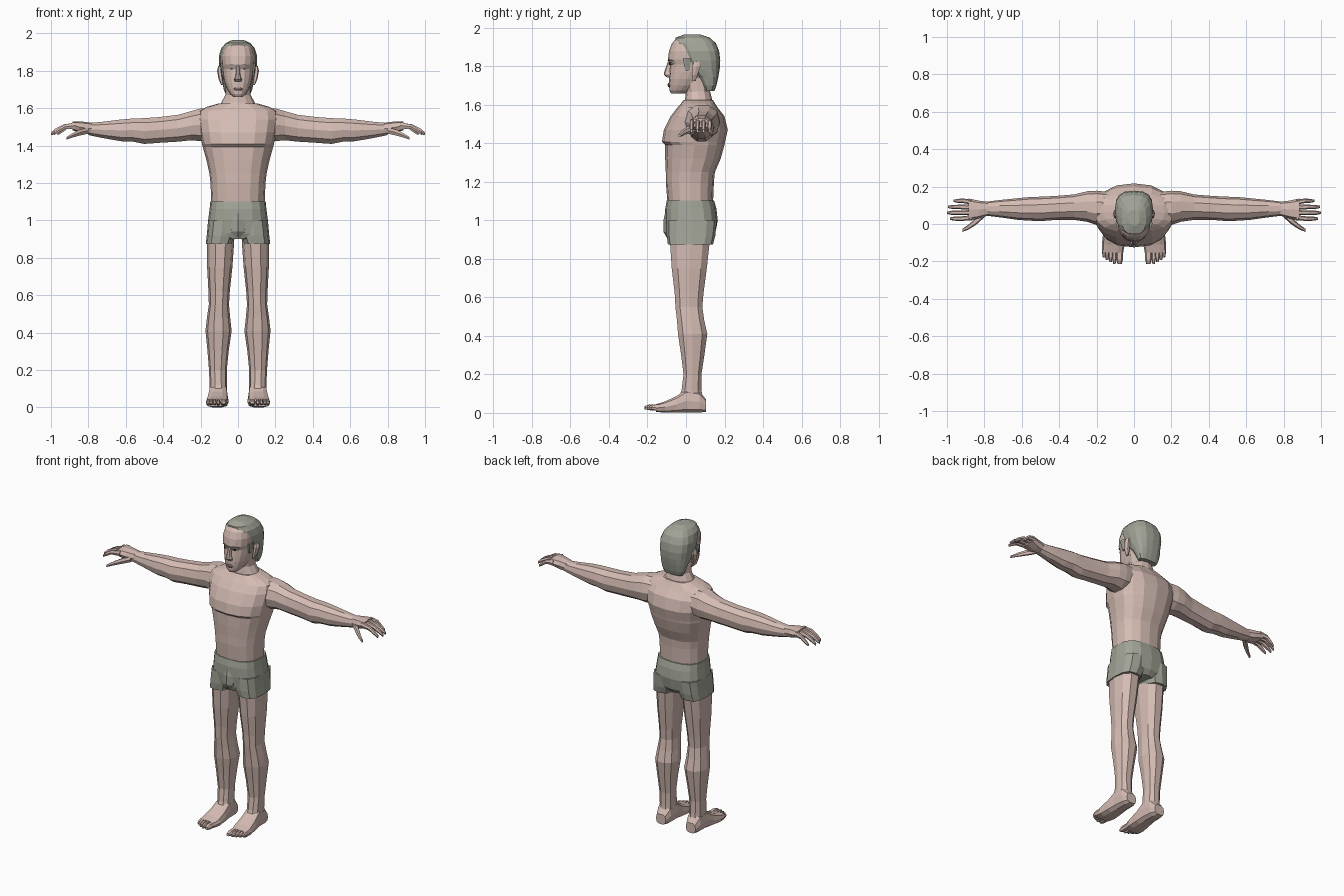
import bpy, bmesh, math


def material(name, rgb):
    m = bpy.data.materials.new(name)
    m.diffuse_color = (*rgb, 1)
    return m


SKIN = material("skin", (0.66, 0.50, 0.45))
CLOTH = material("grey_green", (0.36, 0.37, 0.31))
LIPS = material("lips", (0.36, 0.22, 0.20))
DARK = material("dark_eyes", (0.05, 0.04, 0.04))
WHITE = material("eye_white", (0.62, 0.60, 0.57))


def finish(bm, name, mat, mirror):
    bmesh.ops.recalc_face_normals(bm, faces=bm.faces)
    me = bpy.data.meshes.new(name)
    bm.to_mesh(me)
    bm.free()
    me.materials.append(mat)
    ob = bpy.data.objects.new(name, me)
    bpy.context.collection.objects.link(ob)
    if mirror:
        ob.modifiers.new("mirror", 'MIRROR')
    return ob


def loft(name, axis, rings, mat=SKIN, n=12, p=2.4, mirror=False):
    """Skin rings (t, a0, a1, b0, b1) set along an axis; a, b are the other two axes."""
    bm = bmesh.new()
    loops = []
    for t, a0, a1, b0, b1 in rings:
        loop = []
        for i in range(n):
            ang = 2 * math.pi * i / n
            c, s = math.cos(ang), math.sin(ang)
            a = (a0 + a1) / 2 + (a1 - a0) / 2 * math.copysign(abs(c) ** (2 / p), c)
            b = (b0 + b1) / 2 + (b1 - b0) / 2 * math.copysign(abs(s) ** (2 / p), s)
            co = {'x': (t, a, b), 'y': (a, t, b), 'z': (a, b, t)}[axis]
            loop.append(bm.verts.new(co))
        loops.append(loop)
    for lo, hi in zip(loops, loops[1:]):
        for i in range(n):
            j = (i + 1) % n
            bm.faces.new((lo[i], lo[j], hi[j], hi[i]))
    bm.faces.new(loops[0])
    bm.faces.new(loops[-1])
    return finish(bm, name, mat, mirror)


def body(name, rings, **kw):
    """Upright loft centred on x from rings (z, half_width, front, back)."""
    return loft(name, 'z', [(z, -h, h, f, b) for z, h, f, b in rings], **kw)


def plate(name, pts, mat, depth=0.008, mirror=False):
    """Thin plate facing -y through (x, y, z) corner points."""
    bm = bmesh.new()
    front = [bm.verts.new(q) for q in pts]
    back = [bm.verts.new((x, y + depth, z)) for x, y, z in pts]
    bm.faces.new(front)
    bm.faces.new(back)
    for i in range(len(pts)):
        j = (i + 1) % len(pts)
        bm.faces.new((front[i], front[j], back[j], back[i]))
    return finish(bm, name, mat, mirror)


# Torso with a chest ledge, sloping shoulders and neck
body("torso", [
    (1.08, .142, -.095, .14), (1.20, .147, -.105, .145), (1.25, .153, -.105, .15),
    (1.32, .168, -.108, .18), (1.392, .188, -.108, .20), (1.408, .192, -.125, .203),
    (1.47, .205, -.115, .217), (1.54, .215, -.08, .20), (1.585, .21, -.045, .165),
    (1.608, .165, -.025, .15), (1.625, .105, -.012, .14)], n=16)
body("neck", [(1.58, .115, -.02, .14), (1.63, .09, -.005, .135), (1.67, .068, .0, .125),
              (1.74, .066, -.02, .12)], p=2.1)

# Shorts: hip block plus two leg openings
body("shorts_hips", [(.90, .06, -.09, .13), (.93, .150, -.10, .152), (1.0, .160, -.108, .165),
                     (1.06, .152, -.108, .158), (1.102, .148, -.10, .146)], mat=CLOTH, n=16, p=2.7)
loft("shorts_leg", 'z', [(.875, .028, .172, -.094, .14), (.92, .012, .167, -.1, .152),
                         (1.0, .0, .16, -.1, .16)], mat=CLOTH, p=2.8, mirror=True)
body("shorts_front", [(.91, .03, -.1, .02), (.94, .045, -.117, .02), (1.0, .055, -.117, .02),
                      (1.08, .05, -.10, .02)], mat=CLOTH, n=8, p=2.6)

# Legs
loft("leg", 'z', [
    (.06, .058, .152, -.045, .09), (.12, .06, .152, -.025, .083), (.2, .06, .155, -.015, .082),
    (.30, .050, .163, -.028, .098), (.41, .034, .174, -.045, .114), (.48, .042, .166, -.05, .098),
    (.55, .048, .156, -.058, .088), (.62, .044, .158, -.062, .094), (.75, .030, .165, -.078, .112),
    (.89, .020, .166, -.088, .128)], n=10, p=2.3, mirror=True)

# Feet and toes
loft("foot", 'y', [
    (.105, .072, .142, .005, .07), (.07, .058, .155, .0, .115), (.0, .055, .158, .0, .125),
    (-.05, .052, .165, .0, .088), (-.11, .05, .172, .0, .06), (-.155, .058, .172, .005, .046)],
    n=10, p=3, mirror=True)
for i, (x, r, tip) in enumerate([(.077, .018, -.215), (.105, .011, -.213), (.125, .011, -.203),
                                 (.144, .011, -.192), (.160, .011, -.178)]):
    loft(f"toe_{i + 1}", 'y', [(-.13, x - r, x + r, .008, .045), (tip + .025, x - r, x + r, .012, .046),
                               (tip, x - r * .6, x + r * .6, .018, .036)], n=6, mirror=True)

# Arms, running outward from inside the shoulders
loft("arm", 'x', [
    (.13, .0, .17, 1.43, 1.60), (.20, -.005, .178, 1.42, 1.603), (.25, .012, .175, 1.425, 1.588),
    (.32, .022, .158, 1.418, 1.568), (.42, .022, .15, 1.412, 1.556), (.50, .015, .146, 1.406, 1.55),
    (.56, .018, .144, 1.418, 1.548), (.62, .022, .138, 1.42, 1.543), (.72, .036, .128, 1.438, 1.53),
    (.80, .046, .118, 1.455, 1.522)], n=10, p=2.2, mirror=True)
loft("palm", 'x', [(.78, .045, .118, 1.458, 1.522), (.83, .03, .125, 1.465, 1.528),
                   (.885, .018, .136, 1.482, 1.53)], n=8, p=2.8, mirror=True)
for i, (y, tip) in enumerate([(.033, .985), (.061, 1.0), (.089, .995), (.118, .965)]):
    spread = (y - .07) * .12
    loft(f"finger_{i + 1}", 'x', [
        (.865, y - .014, y + .014, 1.49, 1.526),
        ((.865 + tip) / 2, y + spread - .012, y + spread + .012, 1.487, 1.515),
        (tip - .025, y + spread - .011, y + spread + .011, 1.468, 1.494),
        (tip, y + spread - .006, y + spread + .006, 1.454, 1.472)], n=6, mirror=True)
loft("thumb", 'x', [(.80, .035, .07, 1.462, 1.50), (.845, -.005, .035, 1.452, 1.488),
                    (.885, -.03, -.003, 1.442, 1.468), (.917, -.042, -.026, 1.431, 1.447)],
     n=6, mirror=True)

# Head
body("head", [
    (1.66, .026, -.078, .0), (1.675, .042, -.086, .03), (1.70, .058, -.088, .07),
    (1.735, .072, -.088, .10), (1.77, .080, -.086, .13), (1.81, .085, -.082, .15),
    (1.835, .088, -.094, .15), (1.88, .090, -.088, .14), (1.92, .080, -.073, .12),
    (1.945, .058, -.05, .09)], n=16, p=2.3)
loft("ear", 'z', [(1.725, .078, .09, .03, .052), (1.755, .08, .104, .028, .062),
                  (1.80, .085, .112, .03, .078), (1.825, .085, .106, .04, .07)], n=6, mirror=True)

# Hair cap with a long nape
body("hair", [
    (1.672, .064, .095, .148), (1.70, .076, .085, .158), (1.745, .086, .06, .168),
    (1.785, .094, .012, .175), (1.83, .101, -.012, .178), (1.88, .102, -.035, .172),
    (1.92, .090, -.055, .155), (1.948, .066, -.055, .125), (1.965, .03, -.01, .075)],
    mat=CLOTH, n=16, p=2.7)
loft("sideburn", 'z', [(1.775, .07, .088, -.005, .02), (1.84, .075, .098, -.02, .03)],
     mat=CLOTH, n=6, mirror=True)

# Face details
loft("nose", 'z', [(1.742, -.019, .019, -.098, -.07), (1.755, -.021, .021, -.114, -.07),
                   (1.77, -.013, .013, -.113, -.07), (1.825, -.009, .009, -.094, -.07)], n=8)
loft("mouth", 'z', [(1.692, -.016, .016, -.092, -.06), (1.703, -.027, .027, -.096, -.06),
                    (1.712, -.016, .016, -.094, -.06)], mat=LIPS, n=8)
plate("eye", [(.018, -.088, 1.812), (.034, -.083, 1.806), (.052, -.072, 1.812),
              (.034, -.084, 1.82)], WHITE, mirror=True)
plate("pupil", [(.03, -.088, 1.808), (.04, -.084, 1.808), (.04, -.084, 1.819),
                (.03, -.088, 1.819)], DARK, mirror=True)
plate("eyebrow", [(.014, -.096, 1.828), (.036, -.088, 1.831), (.058, -.074, 1.828),
                  (.036, -.089, 1.838)], LIPS, mirror=True)
